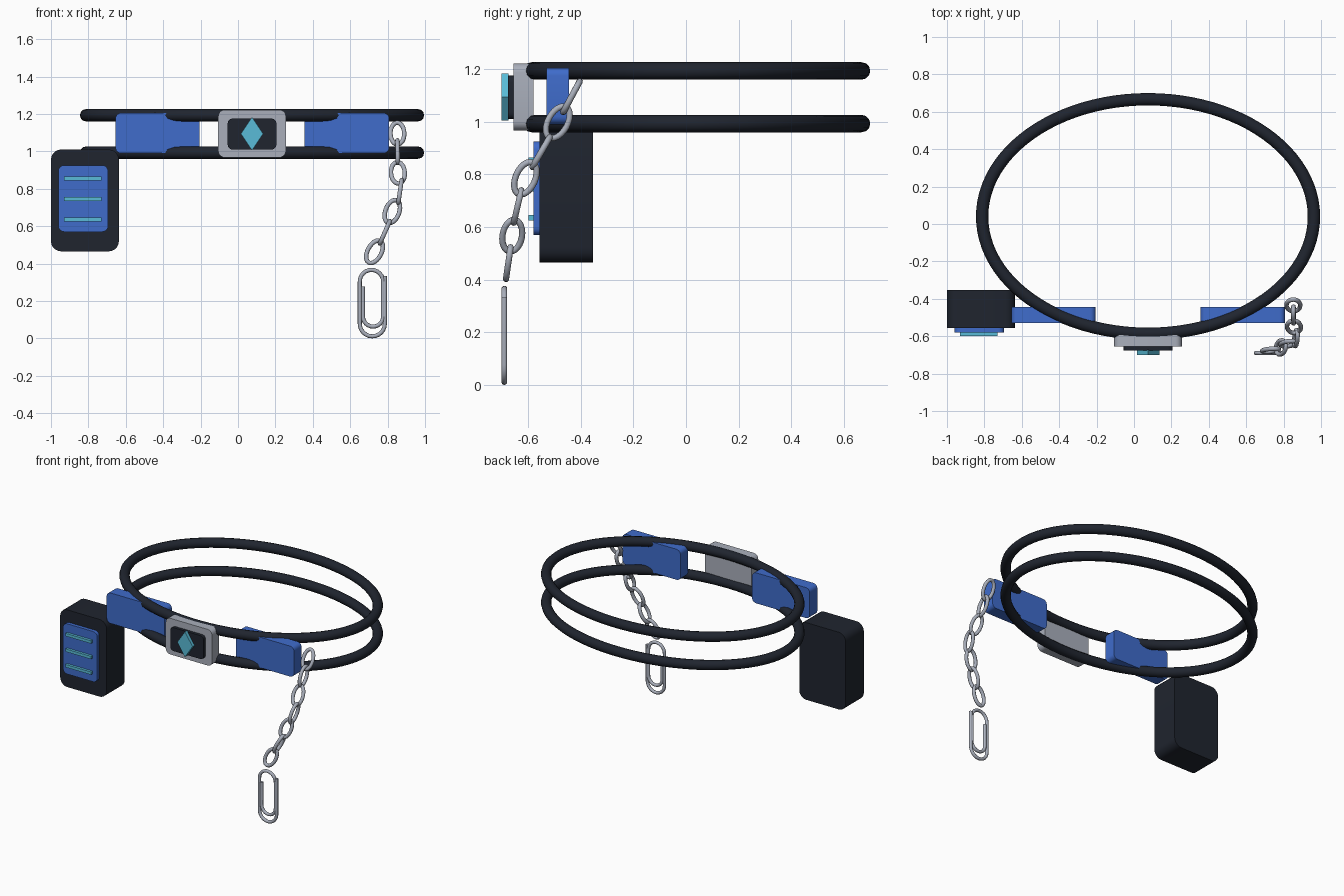
import bpy
from math import sin, cos, pi, radians
from mathutils import Vector

if "Cube" in bpy.data.objects:
    bpy.data.objects.remove(bpy.data.objects["Cube"])


def material(name, rgb):
    m = bpy.data.materials.new(name)
    m.diffuse_color = (*rgb, 1)
    m.use_nodes = True
    m.node_tree.nodes["Principled BSDF"].inputs["Base Color"].default_value = m.diffuse_color
    return m


BLACK = material("black_leather", (0.014, 0.018, 0.028))
BLUE = material("blue", (0.05, 0.15, 0.6))
CYAN = material("cyan", (0.1, 0.5, 0.68))
STEEL = material("steel", (0.4, 0.43, 0.5))


def finish(ob, mat):
    ob.data.materials.clear()
    ob.data.materials.append(mat)
    bpy.ops.object.select_all(action='DESELECT')
    ob.select_set(True)
    bpy.context.view_layer.objects.active = ob
    bpy.ops.object.shade_smooth_by_angle(angle=radians(40))


def tube(name, pts, radius, mat, cyclic=True, sides=3):
    """Round wire swept along a list of points."""
    cu = bpy.data.curves.new(name, 'CURVE')
    cu.dimensions = '3D'
    cu.bevel_depth = radius
    cu.bevel_resolution = sides
    cu.use_fill_caps = not cyclic
    sp = cu.splines.new('POLY')
    sp.points.add(len(pts) - 1)
    for p, co in zip(sp.points, pts):
        p.co = (*co, 1)
    sp.use_cyclic_u = cyclic
    ob = bpy.data.objects.new(name, cu)
    bpy.context.collection.objects.link(ob)
    bpy.ops.object.select_all(action='DESELECT')
    ob.select_set(True)
    bpy.context.view_layer.objects.active = ob
    bpy.ops.object.convert(target='MESH')
    finish(bpy.context.object, mat)


def plate(name, outline, y0, y1, mat):
    """Front outline (x, z) extruded from y0 to y1."""
    n = len(outline)
    verts = [(x, y, z) for y in (y0, y1) for x, z in outline]
    faces = [list(range(n)), list(range(2 * n - 1, n - 1, -1))]
    faces += [[i, i + n, (i + 1) % n + n, (i + 1) % n] for i in range(n)]
    me = bpy.data.meshes.new(name)
    me.from_pydata(verts, [], faces)
    ob = bpy.data.objects.new(name, me)
    bpy.context.collection.objects.link(ob)
    finish(ob, mat)


def rounded(x0, x1, z0, z1, r, steps=5):
    corners = [(x1 - r, z1 - r), (x0 + r, z1 - r), (x0 + r, z0 + r), (x1 - r, z0 + r)]
    return [(cx + r * cos(a), cz + r * sin(a))
            for k, (cx, cz) in enumerate(corners)
            for a in [(k + i / steps) * pi / 2 for i in range(steps + 1)]]


# Two oval belt cords
for name, z in (("upper_belt_cord", 1.193), ("lower_belt_cord", 0.993)):
    ring = [(0.075 + 0.887 * cos(a), 0.04 + 0.627 * sin(a), z)
            for a in [2 * pi * i / 96 for i in range(96)]]
    tube(name, ring, 0.033, BLACK, sides=4)

# Blue side panels between the cords
plate("left_belt_panel", rounded(-0.655, -0.205, 0.99, 1.205, 0.03), -0.53, -0.445, BLUE)
plate("right_belt_panel", rounded(0.355, 0.808, 0.99, 1.205, 0.03), -0.53, -0.445, BLUE)

# Buckle with dark inset and diamond
plate("buckle", rounded(-0.106, 0.256, 0.967, 1.222, 0.035), -0.655, -0.58, STEEL)
plate("buckle_inset", rounded(-0.055, 0.205, 1.01, 1.175, 0.025), -0.677, -0.65, BLACK)
plate("buckle_gem", [(0.135, 1.094), (0.075, 1.183), (0.015, 1.094), (0.075, 1.005)],
      -0.7, -0.675, CYAN)

# Hanging pouch with front panel and stripes
plate("pouch", rounded(-1.0, -0.637, 0.465, 1.01, 0.055), -0.556, -0.354, BLACK)
plate("pouch_panel", rounded(-0.96, -0.695, 0.57, 0.925, 0.03), -0.58, -0.55, BLUE)
for i in range(3):
    z = 0.635 + 0.11 * i
    plate(f"pouch_stripe_{i + 1}", [(-0.73, z + 0.01), (-0.93, z + 0.01),
                                    (-0.93, z - 0.01), (-0.73, z - 0.01)],
          -0.598, -0.578, CYAN)

# Chain of alternating oval links
path = [Vector(p) for p in (
    (0.852, -0.435, 1.095), (0.853, -0.487, 0.998), (0.855, -0.55, 0.885),
    (0.866, -0.61, 0.785), (0.825, -0.64, 0.678), (0.785, -0.66, 0.567),
    (0.73, -0.675, 0.463))]
for i, c in enumerate(path):
    t = (path[min(i + 1, 6)] - path[max(i - 1, 0)]).normalized()
    s = Vector((0, 1, 0)) if i % 2 else Vector((1, 0, 0))
    s = (s - t * s.dot(t)).normalized()
    link = [c + t * 0.066 * cos(a) + s * 0.037 * sin(a)
            for a in [2 * pi * k / 24 for k in range(24)]]
    tube(f"chain_link_{i + 1}", link, 0.012, STEEL)


# Paper clip hanging from the chain
def arc(x0, x1, z, h):
    """Half oval from x0 to x1, bulging by h."""
    m, r = (x0 + x1) / 2, (x0 - x1) / 2
    return [(m + r * cos(pi * k / 12), z + h * sin(pi * k / 12)) for k in range(13)]


wire = ([(0.668, 0.285)] + arc(0.668, 0.776, 0.125, -0.055) + arc(0.776, 0.651, 0.31, 0.063)
        + arc(0.651, 0.785, 0.085, -0.067) + [(0.785, 0.34)])
tube("paper_clip", [(x, -0.69, z - 0.007) for x, z in wire], 0.011, STEEL, cyclic=False)
